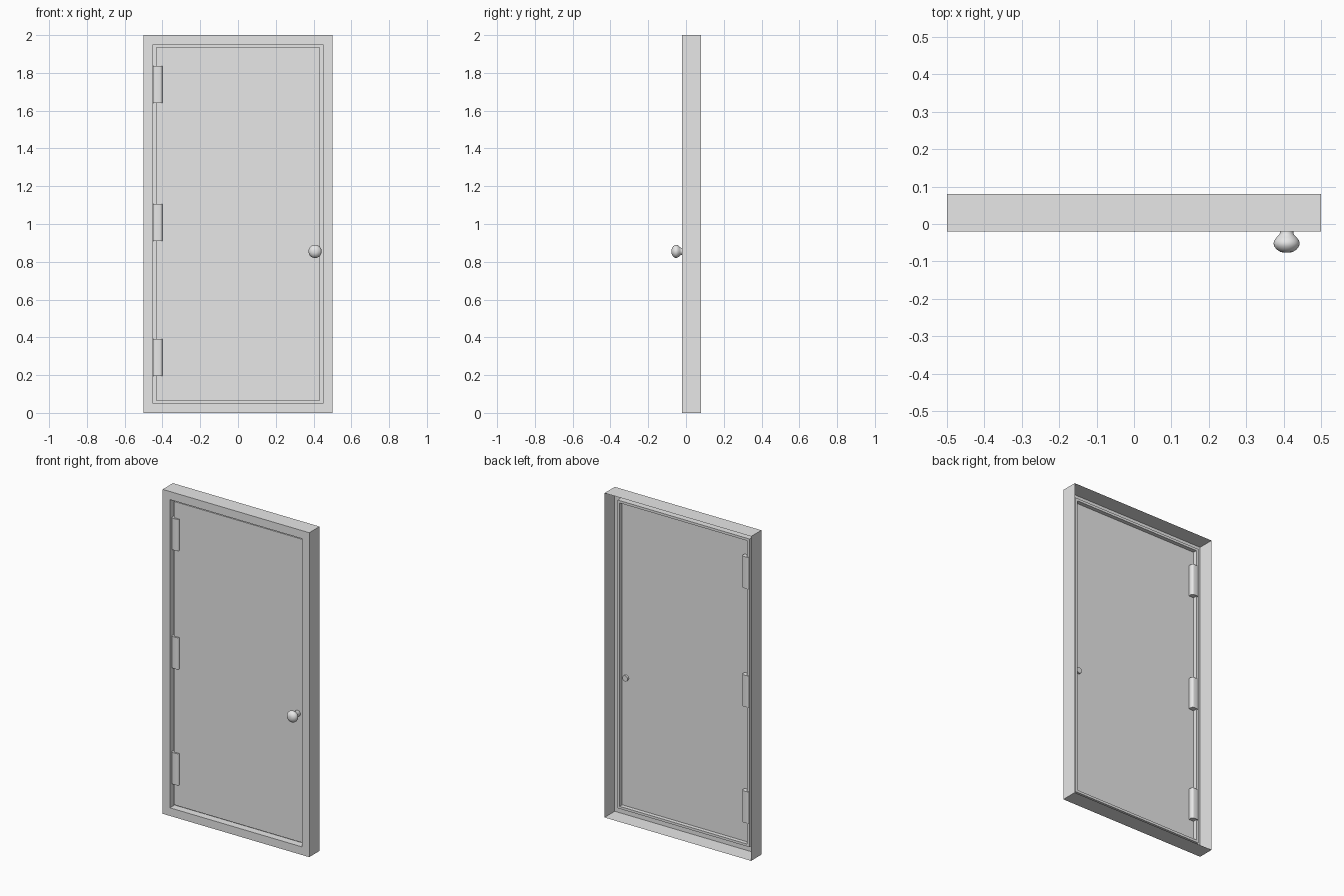
import bpy
import bmesh
import math

cube = bpy.data.objects.get("Cube")
if cube:
    bpy.data.objects.remove(cube, do_unlink=True)

WIDTH, HEIGHT = 1.0, 2.0

grey = bpy.data.materials.new("plain_grey")
grey.use_nodes = True
grey.diffuse_color = (0.8, 0.8, 0.8, 1)
for node in grey.node_tree.nodes:
    if node.type == 'BSDF_PRINCIPLED':
        node.inputs["Base Color"].default_value = (0.8, 0.8, 0.8, 1)


def make_object(name, bm):
    bmesh.ops.recalc_face_normals(bm, faces=bm.faces[:])
    mesh = bpy.data.meshes.new(name)
    bm.to_mesh(mesh)
    bm.free()
    mesh.materials.append(grey)
    obj = bpy.data.objects.new(name, mesh)
    bpy.context.collection.objects.link(obj)
    return obj


def smooth(obj, angle):
    bpy.ops.object.select_all(action='DESELECT')
    obj.select_set(True)
    bpy.context.view_layer.objects.active = obj
    bpy.ops.object.shade_smooth_by_angle(angle=math.radians(angle))


def bridge(bm, rings):
    """Join successive vertex rings with quads."""
    for a, b in zip(rings, rings[1:]):
        n = len(a)
        for i in range(n):
            j = (i + 1) % n
            bm.faces.new((a[i], a[j], b[j], b[i]))


def rect_shell(name, profile, cap=False):
    """Sweep (inset, y) steps around the door rectangle."""
    bm = bmesh.new()
    rings = []
    for inset, y in profile:
        x, lo, hi = WIDTH / 2 - inset, inset, HEIGHT - inset
        corners = ((-x, lo), (x, lo), (x, hi), (-x, hi))
        rings.append([bm.verts.new((cx, y, cz)) for cx, cz in corners])
    bridge(bm, rings)
    if cap:
        bm.faces.new(rings[-1])
    return make_object(name, bm)


# Open-backed casing with a recessed stop around the opening
rect_shell("door_frame", [(0, 0.08), (0, -0.02), (0.05, -0.02),
                          (0.05, 0.025), (0.065, 0.025)])

# Door leaf: folded sheet standing forward of the stop
rect_shell("door_panel", [(0.065, 0.025), (0.065, 0.0)], cap=True)

# Rounded hinge barrels showing on both sides of the leaf
for label, z in (("lower", 0.293), ("middle", 1.008), ("upper", 1.738)):
    bm = bmesh.new()
    bmesh.ops.create_cube(bm, size=1)
    bmesh.ops.scale(bm, vec=(0.05, 0.042, 0.195), verts=bm.verts)
    upright = [e for e in bm.edges
               if abs(e.verts[0].co.z - e.verts[1].co.z) > 0.1]
    bmesh.ops.bevel(bm, geom=upright, offset=0.014, segments=4,
                    profile=0.5, affect='EDGES')
    bmesh.ops.translate(bm, vec=(-0.425, 0.01, z), verts=bm.verts)
    smooth(make_object(label + "_hinge", bm), 35)

# Turned knob whose stem passes through the leaf
KNOB = [(0.008, -0.0765), (0.017, -0.0745), (0.027, -0.068), (0.033, -0.06),
        (0.035, -0.052), (0.033, -0.044), (0.027, -0.036), (0.021, -0.03),
        (0.018, -0.024), (0.018, 0.012)]
bm = bmesh.new()
rings = []
for radius, y in KNOB:
    angles = [math.tau * i / 32 for i in range(32)]
    rings.append([bm.verts.new((0.408 + radius * math.cos(a), y,
                                0.855 + radius * math.sin(a)))
                  for a in angles])
bridge(bm, rings)
bm.faces.new(rings[0])
bm.faces.new(rings[-1])
smooth(make_object("door_knob", bm), 40)
